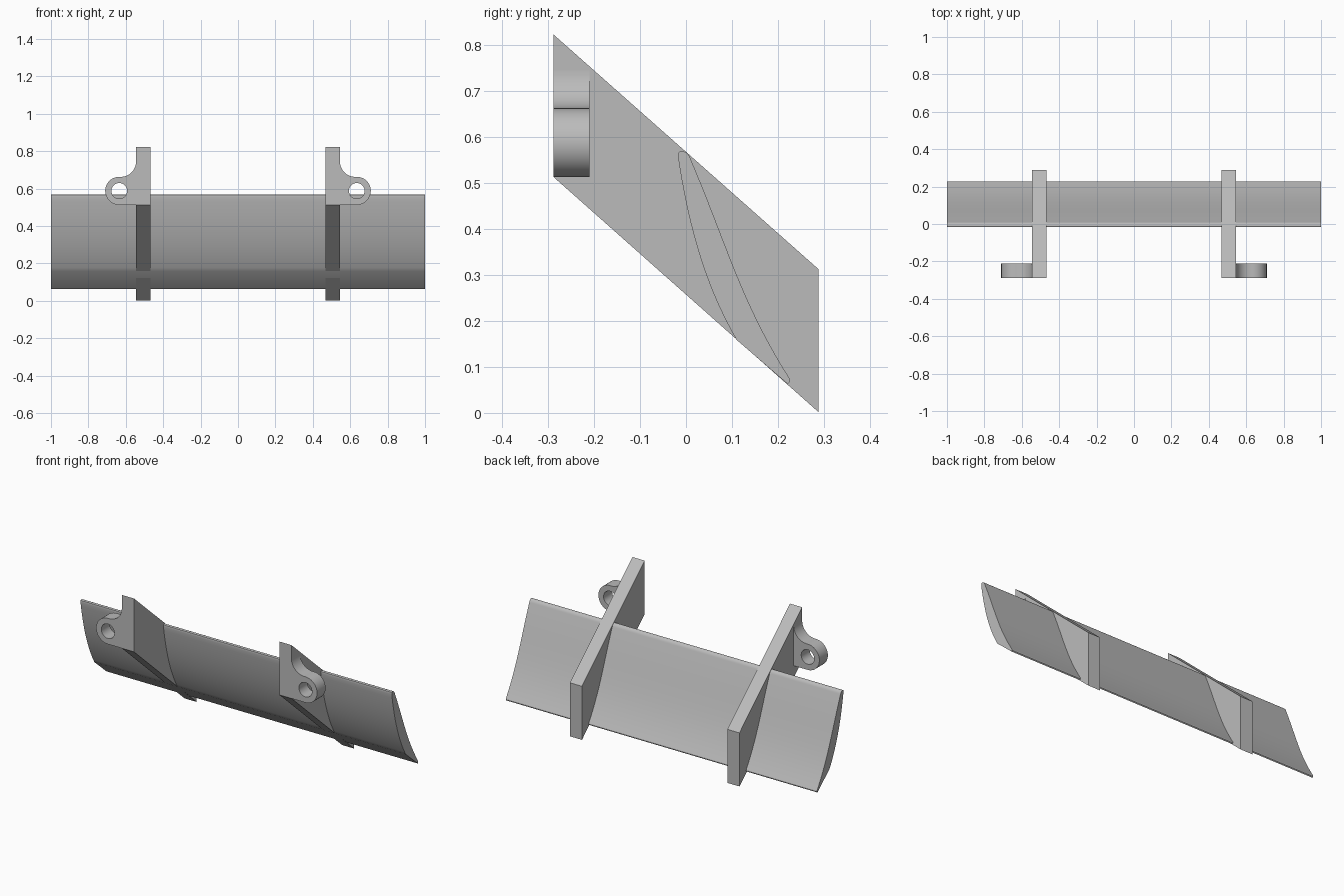
import bpy, bmesh
from math import sin, cos, pi, radians
from mathutils.geometry import interpolate_bezier
from mathutils import Vector

cube = bpy.data.objects.get("Cube")
if cube:
    bpy.data.objects.remove(cube, do_unlink=True)

grey = bpy.data.materials.new("plain grey")
grey.use_nodes = True
GREY = (0.5, 0.5, 0.5, 1)
grey.diffuse_color = GREY
grey.node_tree.nodes["Principled BSDF"].inputs["Base Color"].default_value = GREY


def finish(obj):
    """Consistent normals, material and smooth shading with sharp edges."""
    bm = bmesh.new()
    bm.from_mesh(obj.data)
    bmesh.ops.remove_doubles(bm, verts=bm.verts, dist=1e-5)
    bmesh.ops.recalc_face_normals(bm, faces=bm.faces)
    bm.to_mesh(obj.data)
    bm.free()
    obj.data.materials.clear()
    obj.data.materials.append(grey)
    bpy.ops.object.select_all(action="DESELECT")
    obj.select_set(True)
    bpy.context.view_layer.objects.active = obj
    bpy.ops.object.shade_smooth_by_angle(angle=radians(30))


def extrude_x(name, profile, x0, x1):
    """Extrude a (y, z) profile along x."""
    bm = bmesh.new()
    face = bm.faces.new([bm.verts.new((x0, y, z)) for y, z in profile])
    new = bmesh.ops.extrude_face_region(bm, geom=[face])["geom"]
    bmesh.ops.translate(bm, vec=(x1 - x0, 0, 0),
                        verts=[v for v in new if isinstance(v, bmesh.types.BMVert)])
    mesh = bpy.data.meshes.new(name)
    bm.to_mesh(mesh)
    bm.free()
    obj = bpy.data.objects.new(name, mesh)
    bpy.context.collection.objects.link(obj)
    finish(obj)


def arc(cx, cy, r, a0, a1, n):
    return [(cx + r * cos(radians(a0 + (a1 - a0) * i / n)),
             cy + r * sin(radians(a0 + (a1 - a0) * i / n))) for i in range(n + 1)]


def bezier(a, b, c, d, n):
    return [tuple(p)[:2] for p in interpolate_bezier(*map(Vector, (a, b, c, d)), n)]


# Blade: bowed front, rounded upper edge, nearly straight back, flat underside
blade = bezier((0.11, 0.159), (0.045, 0.27), (0.006, 0.40), (-0.017, 0.555), 20)
blade += bezier((-0.017, 0.562), (-0.018, 0.573), (0.002, 0.573), (0.009, 0.555), 8)
blade += bezier((0.011, 0.55), (0.09, 0.365), (0.12, 0.24), (0.226, 0.074), 20)
blade += [(0.226, 0.068), (0.221, 0.063)]
extrude_x("blade", blade, -1, 1)

# Slanted support plates
plate = [(-0.288, 0.513), (0.288, 0.002), (0.288, 0.313), (-0.288, 0.823)]


def lug(name, side):
    """Rounded eyelet with a fillet running up the plate."""
    outline = [(0.545, 0.513)]
    outline += arc(0.635, 0.588, 0.075, -90, 90, 24)
    outline += arc(0.627, 0.745, 0.082, -90, -180, 14)
    hole = arc(0.635, 0.588, 0.042, 0, 360, 32)[:-1]
    curve = bpy.data.curves.new(name, "CURVE")
    curve.dimensions = "2D"
    curve.fill_mode = "BOTH"
    curve.extrude = 0.039
    for points in (outline, hole):
        spline = curve.splines.new("POLY")
        spline.points.add(len(points) - 1)
        for p, (x, z) in zip(spline.points, points):
            p.co = (side * x, z, 0, 1)
        spline.use_cyclic_u = True
    obj = bpy.data.objects.new(name, curve)
    obj.rotation_euler.x = pi / 2
    obj.location.y = -0.249
    bpy.context.collection.objects.link(obj)
    bpy.ops.object.select_all(action="DESELECT")
    obj.select_set(True)
    bpy.context.view_layer.objects.active = obj
    bpy.ops.object.convert(target="MESH")
    finish(bpy.context.view_layer.objects.active)


for label, side in (("left", 1), ("right", -1)):
    extrude_x(label + "_support_plate", plate, side * 0.467, side * 0.545)
    lug(label + "_mounting_lug", side)
